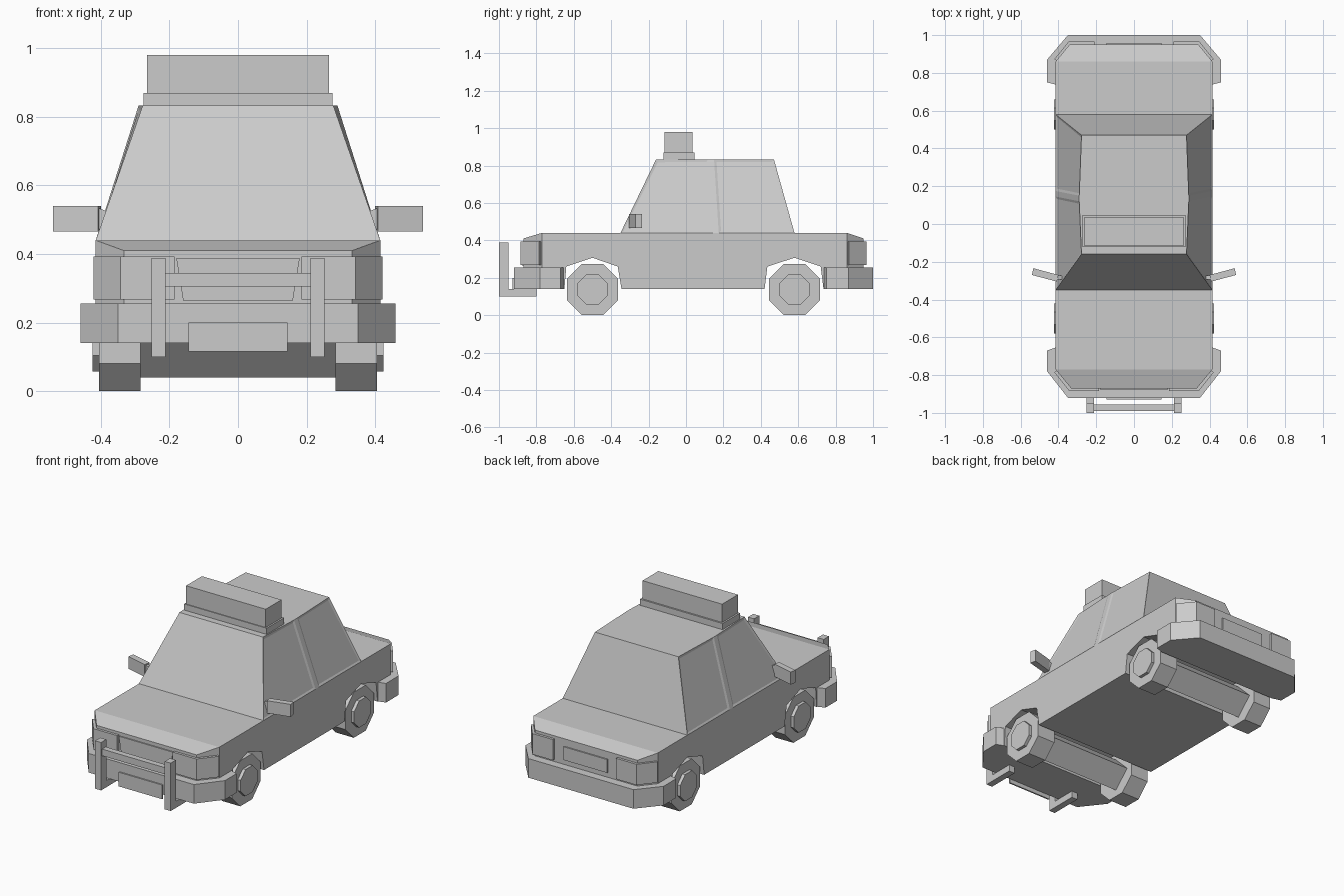
import bpy, bmesh, math
from mathutils import Vector, Matrix

if "Cube" in bpy.data.objects:
    bpy.data.objects.remove(bpy.data.objects["Cube"])

# Single grey paint
grey = bpy.data.materials.new("plain_grey")
grey.use_nodes = True
paint = (0.6, 0.6, 0.6, 1)
grey.diffuse_color = paint
grey.node_tree.nodes["Principled BSDF"].inputs["Base Color"].default_value = paint


def finish(name, bm):
    bmesh.ops.recalc_face_normals(bm, faces=bm.faces)
    mesh = bpy.data.meshes.new(name)
    bm.to_mesh(mesh)
    bm.free()
    mesh.materials.append(grey)
    obj = bpy.data.objects.new(name, mesh)
    bpy.context.collection.objects.link(obj)
    return obj


def prism_mesh(points, axis, lo, hi):
    """Extrude a 2D outline along an axis; the other two axes stay in order."""
    bm = bmesh.new()
    rings = []
    for level in (lo, hi):
        ring = []
        for p in points:
            co = list(p)
            co.insert("xyz".index(axis), level)
            ring.append(bm.verts.new(co))
        rings.append(ring)
        bm.faces.new(ring)
    n = len(points)
    for i in range(n):
        j = (i + 1) % n
        bm.faces.new((rings[0][i], rings[0][j], rings[1][j], rings[1][i]))
    return bm


def prism(name, points, axis, lo, hi):
    return finish(name, prism_mesh(points, axis, lo, hi))


def box(name, x, y, z):
    return prism(name, [(x[0], y[0]), (x[1], y[0]), (x[1], y[1]), (x[0], y[1])], "z", *z)


def mirrored(half):
    return half + [(-x, y) for x, y in reversed(half)]


def flip(points, side):
    return [(side * x, y) for x, y in points]


def ngon(y, z, radius, sides, turn):
    return [(y + radius * math.cos(turn + i * math.tau / sides),
             z + radius * math.sin(turn + i * math.tau / sides)) for i in range(sides)]


# Lower body: side profile with wheel arches, then clipped corners
profile = [(-0.87, 0.14), (-0.65, 0.14), (-0.64, 0.26), (-0.5, 0.307), (-0.365, 0.26),
           (-0.345, 0.14), (0.42, 0.14), (0.435, 0.26), (0.58, 0.307), (0.72, 0.26),
           (0.735, 0.14), (0.95, 0.14), (0.95, 0.41), (0.86, 0.44), (-0.77, 0.44), (-0.87, 0.41)]
bm = prism_mesh(profile, "x", -0.415, 0.415)
for side in (-1, 1):
    for y_corner, direction in ((-0.77, -1), (0.86, 1)):
        bmesh.ops.bisect_plane(bm, geom=bm.verts[:] + bm.edges[:] + bm.faces[:],
                               plane_co=(side * 0.415, y_corner, 0),
                               plane_no=(side * 0.78, direction * 0.64, 0), clear_outer=True)
        bmesh.ops.holes_fill(bm, edges=[e for e in bm.edges if e.is_boundary], sides=0)
finish("lower_body", bm)

# Cabin: sections from windscreen to rear window, slightly proud at the door pillar
bm = bmesh.new()
sections = []
for y_low, y_top, half_top in ((-0.35, -0.16, 0.278), (0.145, 0.12, 0.29),
                               (0.175, 0.15, 0.29), (0.58, 0.47, 0.278)):
    sections.append([bm.verts.new(c) for c in (
        (-0.415, y_low, 0.44), (-half_top, y_top, 0.833),
        (half_top, y_top, 0.833), (0.415, y_low, 0.44))])
for a, b in zip(sections, sections[1:]):
    for i in range(4):
        j = (i + 1) % 4
        bm.faces.new((a[i], a[j], b[j], b[i]))
bm.faces.new(sections[0])
bm.faces.new(sections[-1])
bmesh.ops.recalc_face_normals(bm, faces=bm.faces)
# Shallow recessed side windows
bm.normal_update()
panes = [f for f in bm.faces if abs(f.normal.x) > 0.8 and f.calc_area() > 0.05]
bmesh.ops.inset_individual(bm, faces=panes, thickness=0.018, depth=-0.004)
finish("cabin", bm)

# Roof sign
box("roof_sign_base", (-0.275, 0.275), (-0.12, 0.045), (0.825, 0.87))
box("roof_sign", (-0.265, 0.265), (-0.115, 0.035), (0.87, 0.98))

# Bumpers wrap round the corners
prism("front_bumper", mirrored([(0.35, -0.92), (0.46, -0.78), (0.46, -0.67), (0.41, -0.652)]),
      "z", 0.14, 0.255)
prism("rear_bumper", mirrored([(0.35, 1.0), (0.46, 0.87), (0.46, 0.75), (0.41, 0.737)]),
      "z", 0.14, 0.255)

# Grille and number plates
prism("grille", [(-0.18, 0.388), (0.18, 0.388), (0.16, 0.265), (-0.16, 0.265)], "y", -0.877, -0.868)
box("front_number_plate", (-0.145, 0.145), (-0.928, -0.919), (0.115, 0.2))
box("rear_number_plate", (-0.145, 0.145), (0.949, 0.958), (0.285, 0.365))

# Push bar
box("push_bar_crossbar", (-0.215, 0.215), (-0.99, -0.955), (0.305, 0.345))

for side, label in ((1, "left"), (-1, "right")):
    # Push bar uprights and feet
    prism("push_bar_" + label,
          [(-1.0, 0.1), (-0.8, 0.1), (-0.8, 0.14), (-0.95, 0.14), (-0.95, 0.388), (-1.0, 0.388)],
          "x", side * 0.212, side * 0.252)

    # Wrap-round lamps
    prism("headlight_" + label,
          flip([(0.185, -0.86), (0.185, -0.885), (0.342, -0.885), (0.422, -0.785),
                (0.4, -0.77), (0.33, -0.86)], side), "z", 0.268, 0.393)
    prism("tail_light_" + label,
          flip([(0.21, 0.94), (0.21, 0.965), (0.347, 0.965), (0.422, 0.872),
                (0.4, 0.86), (0.33, 0.94)], side), "z", 0.268, 0.393)

    # Wing mirrors: angled head with a tapering stalk
    head = [(0.408, -0.305), (0.54, -0.27), (0.533, -0.234), (0.4, -0.27)]
    prism("mirror_" + label, flip(head, side), "z", 0.465, 0.54)
    prism("mirror_stalk_" + label, [(side * 0.37, 0.485), (side * 0.41, 0.47),
                                    (side * 0.41, 0.535), (side * 0.37, 0.52)], "y", -0.295, -0.272)

# Wheels, hubs and axles
for y, label in ((-0.5, "front"), (0.58, "rear")):
    prism(label + "_axle", ngon(y, 0.14, 0.1, 4, 0), "x", -0.285, 0.285)
    for side, hand in ((1, "left"), (-1, "right")):
        eighth = math.pi / 8
        prism(f"{label}_{hand}_wheel", ngon(y, 0.137, 0.137 / math.cos(eighth), 8, eighth),
              "x", side * 0.285, side * 0.405)
        prism(f"{label}_{hand}_hub", ngon(y, 0.137, 0.08 / math.cos(eighth), 8, eighth),
              "x", side * 0.4, side * 0.424)
